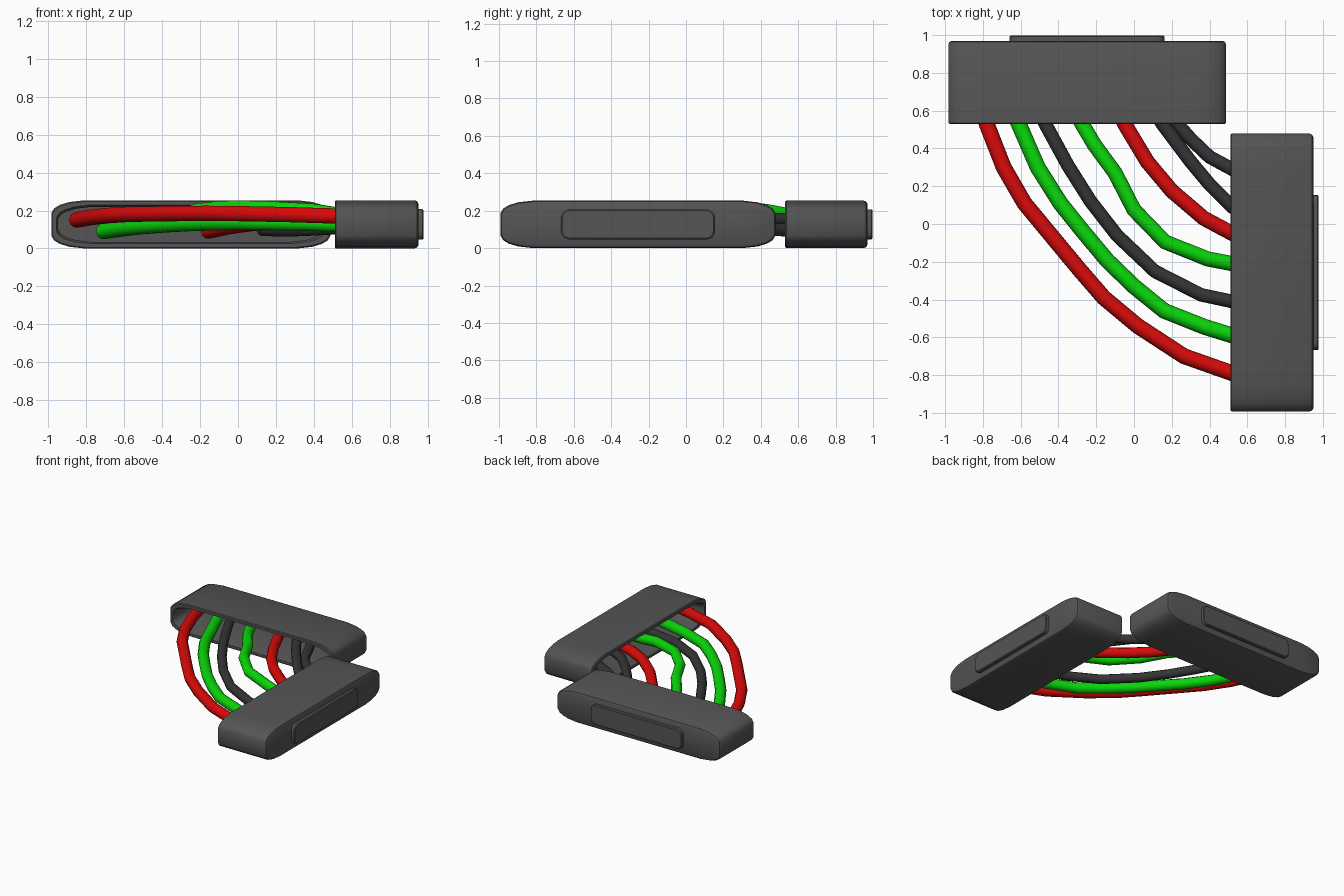
import bpy, bmesh
from math import sin, cos, pi, copysign
from mathutils import Matrix

if "Cube" in bpy.data.objects:
    bpy.data.objects.remove(bpy.data.objects["Cube"])


def material(name, rgb):
    m = bpy.data.materials.new(name)
    m.diffuse_color = (*rgb, 1)
    m.use_nodes = True
    m.node_tree.nodes["Principled BSDF"].inputs["Base Color"].default_value = m.diffuse_color
    return m


SHELL = material("shell_grey", (0.09, 0.09, 0.09))
RED = material("red", (0.7, 0.003, 0.003))
GREEN = material("green", (0.003, 0.68, 0.003))
BLACK = material("black", (0.035, 0.035, 0.035))


def loft(name, quarter, rings, matrix):
    """Skin a symmetric profile through (depth, inset) rings and cap both ends."""
    q = quarter
    profile = (q + [(-x, z) for x, z in reversed(q)]
               + [(-x, -z) for x, z in q] + [(x, -z) for x, z in reversed(q)])
    bm = bmesh.new()
    loops = [[bm.verts.new((x - copysign(i, x), d, z - copysign(i, z)))
              for x, z in profile] for d, i in rings]
    n = len(profile)
    for a, b in zip(loops, loops[1:]):
        for k in range(n):
            bm.faces.new((a[k], a[(k + 1) % n], b[(k + 1) % n], b[k]))
    bm.faces.new(loops[0])
    bm.faces.new(loops[-1])
    bmesh.ops.recalc_face_normals(bm, faces=bm.faces)
    me = bpy.data.meshes.new(name)
    bm.to_mesh(me)
    bm.free()
    ob = bpy.data.objects.new(name, me)
    bpy.context.collection.objects.link(ob)
    ob.matrix_world = matrix
    me.materials.append(SHELL)
    bpy.ops.object.select_all(action='DESELECT')
    ob.select_set(True)
    bpy.context.view_layer.objects.active = ob
    bpy.ops.object.shade_smooth_by_angle(angle=0.6)


# Connector housings: open hollow shells, each with a raised plate on the back
shell_q = [(0.735, 0.06), (0.72, 0.085), (0.69, 0.103), (0.64, 0.118), (0.56, 0.127)]
shell_rings = [(0.38, 0.035), (0.02, 0.035), (0, 0.026), (0, 0.006), (0.006, 0),
               (0.42, 0), (0.433, 0.005), (0.44, 0.018)]
plate_q = [(0.37 + 0.04 * cos(k * pi / 8), 0.04 + 0.04 * sin(k * pi / 8)) for k in range(5)]
plate_rings = [(0.43, 0), (0.462, 0), (0.468, 0.006)]
placements = {
    "back": Matrix.Translation((-0.248, 0.53, 0.127)),
    "right": Matrix.Translation((0.51, -0.257, 0.127)) @ Matrix.Rotation(-pi / 2, 4, 'Z'),
}
for side, mat in placements.items():
    loft(side + "_housing", shell_q, shell_rings, mat)
    loft(side + "_plate", plate_q, plate_rings, mat)

# Wires: colour, radius, heights (start, middle, end), plan path
wires = [
    (RED, 0.042, (0.15, 0.185, 0.16), [(-0.85, 0.75), (-0.78, 0.53), (-0.69, 0.3), (-0.58, 0.11),
     (-0.29, -0.24), (-0.16, -0.39), (0.02, -0.54), (0.265, -0.7), (0.52, -0.79), (0.73, -0.85)]),
    (GREEN, 0.042, (0.09, 0.135, 0.12), [(-0.71, 0.75), (-0.61, 0.53), (-0.51, 0.3), (-0.39, 0.11),
     (-0.27, -0.04), (-0.14, -0.195), (0, -0.33), (0.16, -0.46), (0.375, -0.545), (0.52, -0.59), (0.73, -0.65)]),
    (BLACK, 0.036, (0.15, 0.14, 0.12), [(-0.58, 0.75), (-0.47, 0.53), (-0.35, 0.31), (-0.23, 0.12),
     (-0.09, -0.06), (0.11, -0.25), (0.355, -0.375), (0.52, -0.41), (0.73, -0.45)]),
    (GREEN, 0.04, (0.15, 0.215, 0.15), [(-0.39, 0.75), (-0.275, 0.53), (-0.21, 0.42), (-0.1, 0.27),
     (0, 0.075), (0.165, -0.095), (0.39, -0.185), (0.52, -0.21), (0.73, -0.26)]),
    (RED, 0.04, (0.09, 0.14, 0.13), [(-0.16, 0.75), (-0.05, 0.53), (0.07, 0.33), (0.2, 0.175),
     (0.37, 0.03), (0.52, -0.05), (0.73, -0.13)]),
    (BLACK, 0.036, (0.15, 0.15, 0.13), [(0.01, 0.75), (0.15, 0.53), (0.3, 0.33), (0.4, 0.21),
     (0.52, 0.09), (0.73, -0.03)]),
    (BLACK, 0.036, (0.1, 0.1, 0.12), [(0.13, 0.75), (0.23, 0.53), (0.3, 0.45), (0.4, 0.355),
     (0.52, 0.29), (0.73, 0.2)]),
]
for n, (mat, radius, (z0, z1, z2), path) in enumerate(wires, 1):
    cu = bpy.data.curves.new(f"wire_{n}", 'CURVE')
    cu.dimensions = '3D'
    cu.bevel_depth = radius
    cu.bevel_resolution = 3
    cu.use_fill_caps = True
    sp = cu.splines.new('POLY')
    sp.points.add(len(path) - 1)
    for k, (x, y) in enumerate(path):
        t = k / (len(path) - 1)
        z = z0 * (1 - t) + z2 * t + (z1 - (z0 + z2) / 2) * 4 * t * (1 - t)
        sp.points[k].co = (x, y, z, 1)
    cu.materials.append(mat)
    bpy.context.collection.objects.link(bpy.data.objects.new(f"wire_{n}", cu))
